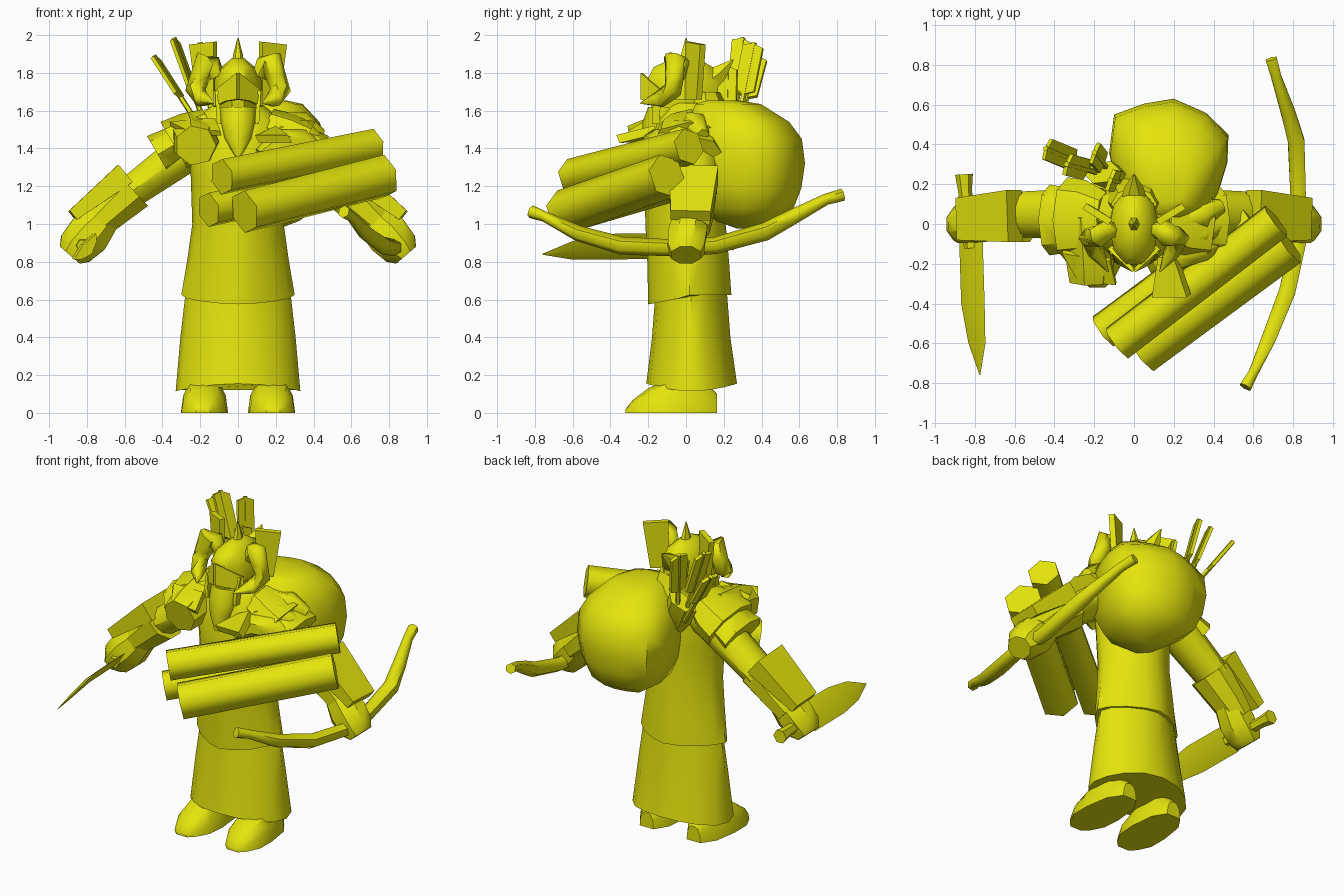
import bpy, bmesh, math
from mathutils import Vector

mat = bpy.data.materials.new("yellow")
mat.diffuse_color = (0.78, 0.78, 0.004, 1)


def finish(name, bm, angle=40):
    bmesh.ops.recalc_face_normals(bm, faces=bm.faces)
    me = bpy.data.meshes.new(name)
    bm.to_mesh(me)
    bm.free()
    me.materials.append(mat)
    ob = bpy.data.objects.new(name, me)
    bpy.context.collection.objects.link(ob)
    bpy.context.view_layer.objects.active = ob
    for o in bpy.context.selected_objects:
        o.select_set(False)
    ob.select_set(True)
    bpy.ops.object.shade_smooth_by_angle(angle=math.radians(angle))
    return ob


def skin(name, rings, angle=40):
    """Join equal-length rings of points into a closed body."""
    bm = bmesh.new()
    vs = [[bm.verts.new(p) for p in r] for r in rings]
    n = len(rings[0])
    for a, b in zip(vs, vs[1:]):
        for i in range(n):
            bm.faces.new((a[i], a[(i + 1) % n], b[(i + 1) % n], b[i]))
    bm.faces.new(vs[0])
    bm.faces.new(vs[-1])
    return finish(name, bm, angle)


def loft(name, sections, n=12, angle=40, dip=0.0, sag=0.0):
    """Stack of ovals (z, half width, y front, y back[, pinch]); pinch over 1 draws the
    diagonals in; dip lowers the first ring at the front, sag lowers it at both sides."""
    rings = []
    for k, (z, rx, y0, y1, *pinch) in enumerate(sections):
        e = pinch[0] if pinch else 1.0
        ring = []
        for i in range(n):
            t = 2 * math.pi * i / n
            c, s = math.cos(t), math.sin(t)
            drop = dip * max(0, -s) + sag * c * c if k == 0 else 0
            c, s = math.copysign(abs(c) ** e, c), math.copysign(abs(s) ** e, s)
            ring.append((rx * c, (y0 + y1) / 2 + (y1 - y0) / 2 * s, z - drop))
        rings.append(ring)
    return skin(name, rings, angle)


def tube(name, pts, sizes, n=8, ref=(0, 1, 0), turn=0.0, angle=40):
    """Sweep an oval along pts; sizes are radii or (radius along ref, other radius)."""
    P = [Vector(p) for p in pts]
    rings = []
    for i, p in enumerate(P):
        d = (P[min(i + 1, len(P) - 1)] - P[max(i - 1, 0)]).normalized()
        u = (Vector(ref) - d * d.dot(Vector(ref))).normalized()
        v = d.cross(u)
        s = sizes[i]
        a, b = s if isinstance(s, tuple) else (s, s)
        rings.append([p + u * a * math.cos(t) + v * b * math.sin(t)
                      for t in (2 * math.pi * k / n + turn for k in range(n))])
    return skin(name, rings, angle)


def plate(name, outline, thick):
    """Thick flat sheet from an outline of 3D points."""
    P = [Vector(p) for p in outline]
    nrm = (P[1] - P[0]).cross(P[2] - P[0]).normalized() * thick / 2
    return skin(name, [[p - nrm for p in P], [p + nrm for p in P]], 20)


def flip(pts, s):
    return [(p[0] * s, p[1], p[2]) for p in pts]


# Robe and torso
loft("lower_robe", [(0.155, 0.33, -0.21, 0.27, 1.03), (0.40, 0.305, -0.18, 0.235, 1.15),
                    (0.66, 0.275, -0.16, 0.215, 1.3)], 16, sag=0.04)
loft("tunic", [(0.625, 0.30, -0.20, 0.24, 1.33), (0.80, 0.27, -0.205, 0.228, 1.25),
               (1.0, 0.242, -0.215, 0.21, 1.2), (1.25, 0.25, -0.22, 0.20, 1.15),
               (1.42, 0.27, -0.20, 0.20), (1.55, 0.23, -0.16, 0.19), (1.64, 0.12, -0.10, 0.14)],
     16, dip=0.05)

# Head
loft("head", [(1.50, 0.08, -0.15, 0.10), (1.60, 0.105, -0.19, 0.14), (1.72, 0.11, -0.2, 0.16)], 10)
loft("beard", [(1.36, 0.015, -0.235, -0.20), (1.45, 0.075, -0.235, -0.10), (1.54, 0.10, -0.23, -0.02),
               (1.62, 0.105, -0.20, 0.0)], 8, angle=50)
loft("helmet", [(1.66, 0.125, -0.205, 0.18), (1.76, 0.125, -0.215, 0.18), (1.83, 0.09, -0.18, 0.15),
                (1.88, 0.03, -0.07, 0.06)], 10, angle=40)
loft("top_spike", [(1.83, 0.035, -0.05, 0.05), (1.90, 0.025, -0.03, 0.03), (1.985, 0.003, -0.003, 0.003)], 6)
tube("rear_spike", [(0, 0.10, 1.74), (0, 0.18, 1.80), (0, 0.25, 1.87)], [0.07, 0.05, 0.004], 6, (1, 0, 0))
loft("neck_guard", [(1.54, 0.14, 0.0, 0.25), (1.62, 0.13, 0.0, 0.22), (1.70, 0.115, 0.02, 0.18)], 8)

for s, side in ((-1, "right"), (1, "left")):
    # Brow, cheek straps, horns and helmet wings
    plate(side + "_brow", flip([(0, -0.235, 1.80), (0.125, -0.12, 1.70), (0.125, -0.13, 1.62),
                                (0.06, -0.205, 1.65), (0, -0.235, 1.66)], s), 0.02)
    tube(side + "_cheek_strap", flip([(0.11, -0.13, 1.70), (0.105, -0.16, 1.60), (0.10, -0.16, 1.53)], s),
         [(0.03, 0.016)] * 3, 4, (0, 1, 0), math.pi / 4)
    tube(side + "_horn", flip([(0.11, -0.03, 1.78), (0.145, -0.03, 1.85), (0.175, -0.06, 1.87),
                               (0.20, -0.06, 1.78), (0.225, -0.07, 1.71), (0.19, -0.14, 1.66),
                               (0.13, -0.24, 1.64)], s),
         [0.04, 0.055, 0.06, 0.055, 0.055, 0.045, 0.004], 6, (0.3, 0.9, 0.3), angle=60)
    plate(side + "_helmet_wing", flip([(0.12, 0.01, 1.66), (0.21, 0.07, 1.66), (0.25, 0.09, 1.95),
                                       (0.12, 0.01, 1.965)], s), 0.035)

    # Boots, rounded at toe and heel
    rings = []
    for y, w, h in ((0.165, 0.05, 0.10), (0.08, 0.105, 0.19), (-0.08, 0.125, 0.185),
                    (-0.20, 0.12, 0.13), (-0.28, 0.08, 0.07), (-0.32, 0.04, 0.02)):
        cx = 0.175 - 0.03 * y
        rings.append([(s * (cx + w * a), y, h * b) for a, b in
                      ((-1, 0), (1, 0), (0.9, 0.5), (0.6, 0.88), (0, 1), (-0.6, 0.88), (-0.9, 0.5))])
    skin(side + "_boot", rings)

    # Arms, cuffs and fists
    tube(side + "_upper_arm", flip([(0.16, 0.05, 1.46), (0.32, 0.05, 1.348), (0.58, 0.048, 1.16)], s),
         [(0.13, 0.12), (0.125, 0.11), (0.115, 0.09)], 10)
    tube(side + "_cuff", flip([(0.555, 0.035, 1.18), (0.70, 0.035, 1.045), (0.78, 0.03, 0.97)], s),
         [(0.135, 0.125), (0.115, 0.10), (0.10, 0.085)], 8, turn=math.pi / 8)
    tube(side + "_bracer", flip([(0.60, 0.04, 1.265), (0.875, 0.025, 1.045)], s),
         [(0.185, 0.085), (0.15, 0.045)], 4, turn=math.pi / 4, angle=20)
    tube(side + "_fist", flip([(0.70, 0.03, 1.04), (0.79, 0.01, 0.945), (0.86, 0.0, 0.87),
                               (0.89, 0.0, 0.835)], s),
         [(0.09, 0.09), (0.11, 0.125), (0.105, 0.11), (0.085, 0.075)], 8, turn=math.pi / 8)

    # Layered shoulder guards
    for k, (dx, r) in enumerate(((0.0, 0.0), (0.09, -0.037))):
        tube(side + "_shoulder_guard_" + str(k + 1),
             flip([(0.14 + dx, 0.02, 1.52 - dx * 0.47), (0.24 + dx, 0.02, 1.465 - dx * 0.47),
                   (0.335 + dx, 0.02, 1.41 - dx * 0.47)], s),
             [(0.14 + r, 0.10 + r), (0.20 + r, 0.135 + r), (0.215 + r, 0.15 + r)], 8, angle=40)

# Shoulder rest roll and folded cloth on the other shoulder
tube("shoulder_roll", [(-0.24, 0.05, 1.47), (-0.225, -0.20, 1.435), (-0.225, -0.285, 1.415)],
     [0.13, 0.125, 0.11], 7, (1, 0, 0), angle=30)
plate("front_shoulder_flap", [(-0.36, -0.14, 1.53), (-0.12, -0.18, 1.55), (-0.09, -0.30, 1.48),
                              (-0.28, -0.28, 1.49)], 0.03)
plate("front_cloth_flap", [(0.13, -0.16, 1.46), (0.21, -0.16, 1.50), (0.275, -0.36, 1.45),
                           (0.10, -0.36, 1.45)], 0.05)
for k, (y, z) in enumerate(((-0.13, 1.42), (-0.05, 1.47), (0.04, 1.51))):
    tube("cloth_fold_" + str(k + 1), [(0.12, y - 0.07, z - 0.06), (0.22, y - 0.03, z + 0.01),
                                      (0.34, y + 0.01, z + 0.01), (0.44, y + 0.05, z - 0.04)],
         [0.045, 0.075, 0.075, 0.035], 7, (0, 1, 0), angle=50)

# Sack on the back: one lopsided outline, scaled at each height
outline = ((-0.10, 0.55), (0.05, 0.605), (0.20, 0.63), (0.36, 0.56), (0.475, 0.45), (0.47, 0.31),
           (0.40, 0.08), (0.25, 0.0), (0.05, 0.0), (-0.08, 0.13), (-0.125, 0.36))
skin("sack", [[(0.18 + (x - 0.18) * w, cy + (y - 0.31) * w, z) for x, y in outline]
              for z, w, cy in ((0.975, 0.12, 0.31), (1.015, 0.48, 0.31), (1.08, 0.79, 0.315),
                               (1.19, 0.94, 0.31), (1.32, 1.0, 0.31), (1.45, 0.98, 0.30),
                               (1.54, 0.85, 0.275), (1.635, 0.55, 0.22), (1.655, 0.25, 0.19))], 60)

# Bundle of logs
for k, (a, b, r) in enumerate((((-0.085, -0.60, 1.25), (0.715, 0.015, 1.41), 0.098),
                               ((0.035, -0.645, 1.065), (0.775, -0.10, 1.255), 0.118),
                               ((-0.155, -0.54, 1.075), (0.60, 0.02, 1.24), 0.095))):
    tube("log_" + str(k + 1), [a, b], [r, r], 6, (0, 0, 1), 0.25, angle=62)

# Bow
tube("bow", [(0.56, -0.82, 1.065), (0.60, -0.75, 1.04), (0.68, -0.57, 0.95), (0.77, -0.34, 0.885),
             (0.825, -0.10, 0.875), (0.825, 0.15, 0.885), (0.815, 0.42, 0.96), (0.775, 0.56, 1.035),
             (0.715, 0.74, 1.13), (0.69, 0.83, 1.155)],
     [0.035, 0.028, 0.042, 0.048, 0.045, 0.045, 0.048, 0.042, 0.03, 0.033], 6, (0, 0, 1), angle=60)

# Dagger
tube("dagger_blade", [(-0.82, -0.08, 0.885), (-0.81, -0.40, 0.88), (-0.79, -0.60, 0.86), (-0.775, -0.76, 0.84)],
     [(0.09, 0.016), (0.09, 0.015), (0.065, 0.01), (0.003, 0.002)], 4, (0.65, 0, 0.75), angle=20)
tube("dagger_grip", [(-0.82, -0.12, 0.885), (-0.85, 0.17, 0.90), (-0.855, 0.25, 0.90)],
     [0.035, 0.035, 0.045], 6, (1, 0, 0))

# Quiver and arrows with broad vanes
tube("quiver", [(-0.04, 0.19, 1.38), (-0.10, 0.23, 1.48), (-0.16, 0.26, 1.60)],
     [(0.06, 0.04), (0.09, 0.055), (0.10, 0.06)], 6, (1, 0, 0), angle=30)
for k, (tip, base) in enumerate((((-0.445, 0.38, 1.89), (-0.18, 0.27, 1.48)),
                                 ((-0.34, 0.30, 1.985), (-0.15, 0.25, 1.46)),
                                 ((-0.20, 0.36, 1.96), (-0.12, 0.26, 1.46)),
                                 ((-0.12, 0.22, 1.84), (-0.06, 0.21, 1.48)))):
    T, B = Vector(tip), Vector(base)
    tube("arrow_" + str(k + 1), [base, tip], [0.015, 0.015], 5, (0, 1, 0))
    d = T - B
    w = Vector((0.02, 0.052, -0.01))
    lo, hi = B + d * 0.5, B + d * 0.96
    plate("vane_%d" % (k + 1), [lo - w, lo - d * 0.05, lo + w, hi + w, hi + d * 0.03, hi - w], 0.02)
